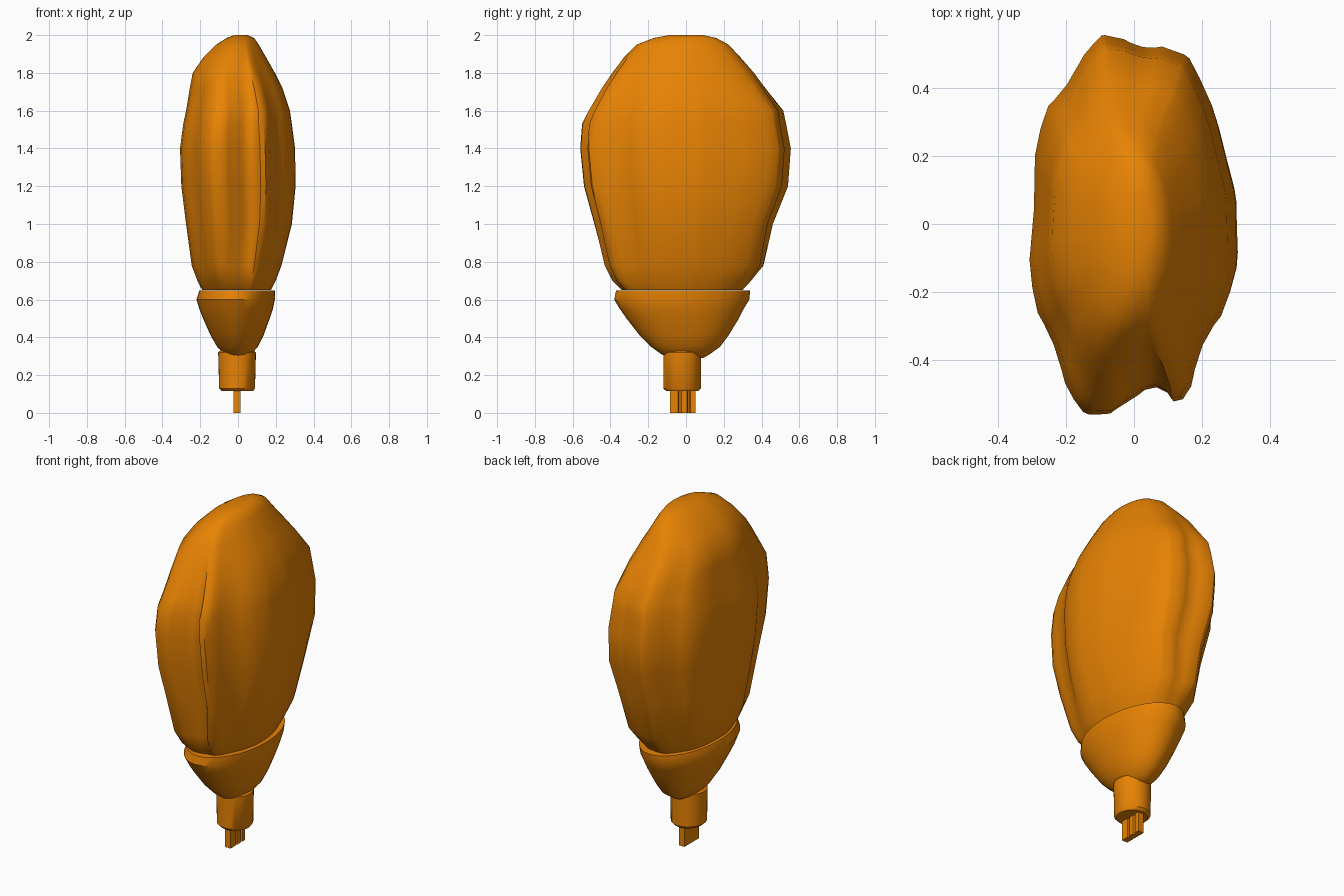
import bpy, bmesh, math

if "Cube" in bpy.data.objects:
    bpy.data.objects.remove(bpy.data.objects["Cube"])

orange = bpy.data.materials.new("orange")
orange.diffuse_color = (0.8, 0.225, 0.001, 1)
orange.use_nodes = True
orange.node_tree.nodes["Principled BSDF"].inputs["Base Color"].default_value = orange.diffuse_color


def spline(pts, closed, steps=3, tension=.4):
    """Round a point list with a cardinal spline through every point."""
    n, out = len(pts), []
    pick = (lambda i: pts[i % n]) if closed else (lambda i: pts[max(0, min(n - 1, i))])
    for i in range(n if closed else n - 1):
        p0, p1, p2, p3 = (pick(i + k) for k in (-1, 0, 1, 2))
        for s in range(steps):
            t = s / steps
            h = t * t * (3 - 2 * t)
            m1, m2 = t * (1 - t) ** 2 * tension, t * t * (t - 1) * tension
            # the first ring value (z) stays linear so heights never fold back
            out.append(tuple(
                b + (c - b) * (t if not closed and k == 0 else h)
                + (0 if not closed and k == 0 else m1 * (c - a) + m2 * (d - b))
                for k, (a, b, c, d) in enumerate(zip(p0, p1, p2, p3))))
    return out if closed else out + [pts[-1]]


def loft(name, outline, rings, angle=40):
    """Skin rings (z, x min, x max, y min, y max, facet weight) around a unit outline."""
    bm = bmesh.new()
    loops = []
    for z, x0, x1, y0, y1, k in rings:
        pts = []
        for u, v in outline:
            r = math.hypot(u, v)
            pts.append((u * k + u / r * (1 - k), v * k + v / r * (1 - k)))
        us, vs = [p[0] for p in pts], [p[1] for p in pts]
        fit = lambda t, s, a, b: a + (b - a) * (t - min(s)) / (max(s) - min(s))
        loops.append([bm.verts.new((fit(u, us, x0, x1), fit(v, vs, y0, y1), z))
                      for u, v in pts])
    n = len(outline)
    for a, b in zip(loops, loops[1:]):
        for i in range(n):
            j = (i + 1) % n
            bm.faces.new((a[i], a[j], b[j], b[i]))
    bm.faces.new(loops[0][::-1])
    bm.faces.new(loops[-1])
    bmesh.ops.recalc_face_normals(bm, faces=bm.faces)
    mesh = bpy.data.meshes.new(name)
    bm.to_mesh(mesh)
    bm.free()
    ob = bpy.data.objects.new(name, mesh)
    bpy.context.collection.objects.link(ob)
    mesh.materials.append(orange)
    bpy.ops.object.select_all(action='DESELECT')
    bpy.context.view_layer.objects.active = ob
    ob.select_set(True)
    bpy.ops.object.shade_smooth_by_angle(angle=math.radians(angle))
    return ob


# Chiselled bulb, with a shallow groove down its front edge
chiselled = [(-.10, -.555), (-.02, -.52), (.07, -.475), (.15, -.51),
             (.21, -.35), (.29, -.20), (.31, 0), (.28, .20), (.20, .44),
             (.12, .52), (.03, .53), (-.06, .56), (-.12, .54), (-.20, .42),
             (-.28, .29), (-.30, .05), (-.305, -.18), (-.24, -.35), (-.18, -.51)]
chiselled = spline([(x / .31, y / .56) for x, y in chiselled], True, tension=.9)
loft("bulb", chiselled, spline([
    (.651, -.19, .175, -.34, .30, .3),
    (.70, -.215, .20, -.39, .345, .4),
    (.78, -.245, .23, -.43, .41, .7),
    (1.00, -.275, .285, -.485, .46, 1),
    (1.20, -.30, .305, -.54, .54, 1),
    (1.40, -.307, .302, -.56, .555, 1),
    (1.53, -.29, .285, -.55, .53, 1),
    (1.60, -.275, .275, -.515, .515, .85),
    (1.72, -.255, .235, -.445, .42, .6),
    (1.80, -.24, .195, -.39, .36, .4),
    (1.88, -.185, .15, -.33, .29, .2),
    (1.95, -.115, .11, -.26, .225, .1),
    (1.985, -.06, .085, -.17, .16, 0),
    (2.00, -.02, .05, -.09, .09, 0)], False, 1))

# Tapering cup under the bulb
oval = [(math.cos(i * math.tau / 32), math.sin(i * math.tau / 32)) for i in range(32)]
loft("cup", oval, [
    (.29, -.045, .04, -.09, .09, 1),
    (.31, -.075, .07, -.13, .125, 1),
    (.35, -.11, .105, -.185, .18, 1),
    (.41, -.145, .135, -.245, .225, 1),
    (.50, -.185, .168, -.315, .28, 1),
    (.55, -.205, .185, -.35, .305, 1),
    (.60, -.22, .195, -.38, .335, 1),
    (.648, -.205, .197, -.37, .34, 1)], 34)

# Round stem
loft("stem", oval, [
    (.115, -.085, .08, -.105, .065, 1),
    (.13, -.10, .09, -.12, .08, 1),
    (.32, -.105, .095, -.12, .08, 1),
    (.34, -.08, .07, -.08, .05, 1)])

# Thin grooved plug
plug = [(-1, -1), (-1, 1), (1, 1), (1, .6), (.5, .55), (.5, .4), (1, .35),
        (1, -.1), (.5, -.15), (.5, -.3), (1, -.35), (1, -1)][::-1]
loft("plug", plug, [(0, -.025, .012, -.085, .05, 1),
                    (.125, -.025, .012, -.085, .05, 1)])
